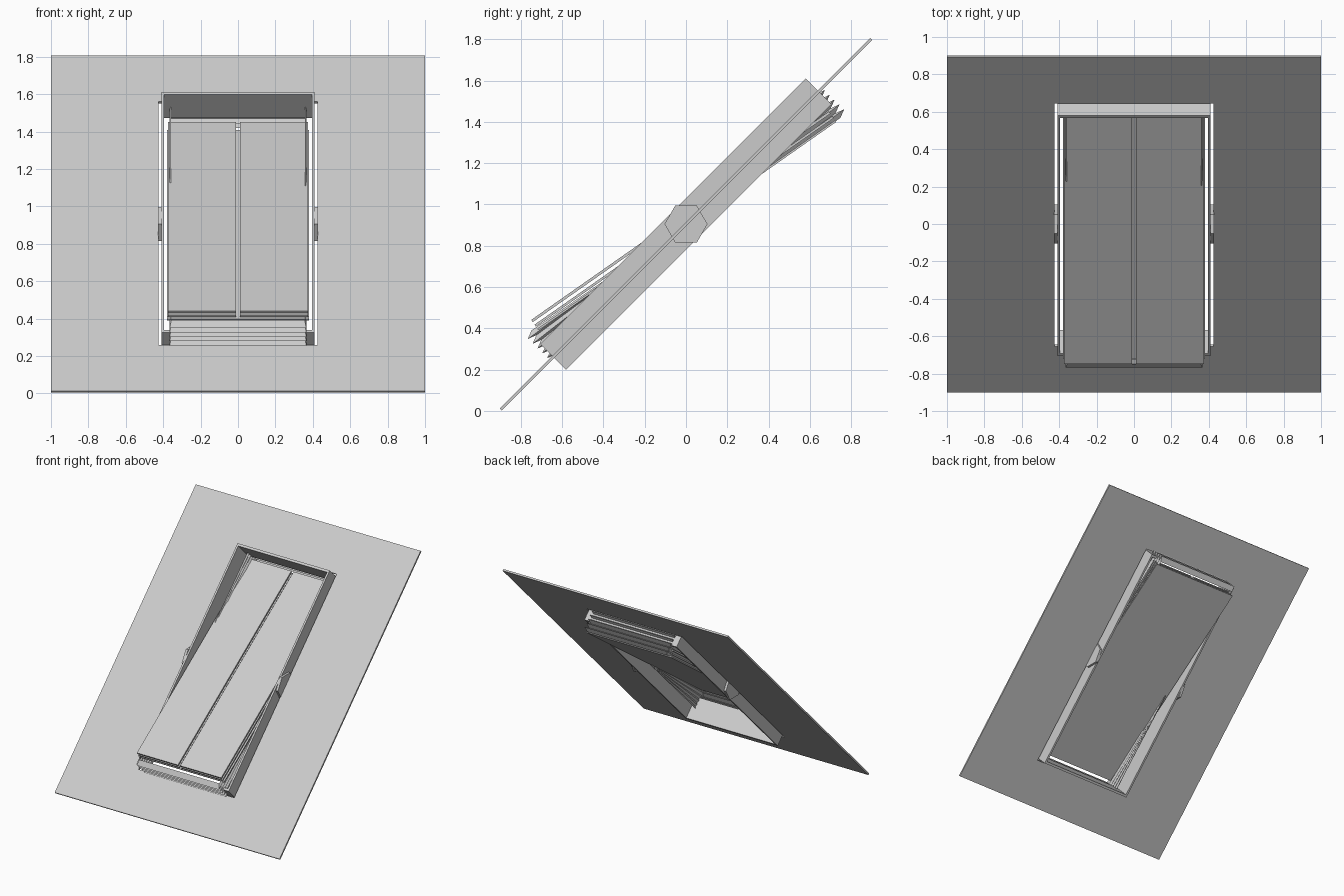
import bpy, bmesh
from math import radians, cos, sin
from mathutils import Matrix

if "Cube" in bpy.data.objects:
    bpy.data.objects.remove(bpy.data.objects["Cube"])

# Centre-pivot roof window: local x across, y up the slope, z out of the roof
PIVOT = Matrix.Translation((0, 0, 0.905))
ROOF = PIVOT @ Matrix.Rotation(radians(45), 4, 'X')
SASH = PIVOT @ Matrix.Rotation(radians(35), 4, 'X')


def finish(name, bm, matrix):
    bmesh.ops.recalc_face_normals(bm, faces=bm.faces)
    me = bpy.data.meshes.new(name)
    bm.to_mesh(me)
    bm.free()
    ob = bpy.data.objects.new(name, me)
    ob.matrix_world = matrix
    bpy.context.collection.objects.link(ob)
    return ob


def box(name, x, y, z, matrix):
    bm = bmesh.new()
    size = [b - a for a, b in (x, y, z)]
    mid = [(a + b) / 2 for a, b in (x, y, z)]
    bmesh.ops.create_cube(bm, size=1, matrix=Matrix.Translation(mid) @ Matrix.Diagonal((*size, 1)))
    return finish(name, bm, matrix)


def ring(name, outer, inner, z, matrix):
    """Rectangular slab with a rectangular opening."""
    bm = bmesh.new()
    loops = []
    for h in z:
        for hx, hy in (outer, inner):
            loops.append([bm.verts.new((sx * hx, sy * hy, h))
                          for sx, sy in ((-1, -1), (1, -1), (1, 1), (-1, 1))])
    lo_out, lo_in, hi_out, hi_in = loops
    for a, b in ((lo_out, lo_in), (hi_out, hi_in), (lo_out, hi_out), (lo_in, hi_in)):
        for i in range(4):
            j = (i + 1) % 4
            bm.faces.new((a[i], a[j], b[j], b[i]))
    return finish(name, bm, matrix)


# Roof panel with opening, and fixed frame
ring("roof_panel", (1.0, 1.268), (0.425, 0.92), (-0.007, 0.007), ROOF)
ring("fixed_frame", (0.41, 0.909), (0.395, 0.89), (-0.088, 0.088), ROOF)

# Sash: two layers of paired panes over a full backing sheet
for layer, (lo, hi) in enumerate(((0.037, 0.05), (0.010, 0.022))):
    for side, x in (("left", (-0.375, -0.01)), ("right", (0.01, 0.375))):
        box(f"pane_{side}_{layer}", x, (-0.88, 0.88), (lo, hi), SASH)
box("sash_backing", (-0.38, 0.38), (-0.88, 0.88), (-0.012, -0.002), SASH)


# Pleated bellows: zigzag across the end, tapering along both sides to the pivot
def bellows(name, end):
    bm = bmesh.new()
    teeth = 5
    rows = []
    for k in range(2 * teeth + 1):
        out = k % 2
        y = 0.935 if out else 0.892
        x = 0.365 if out else 0.357
        z = -0.165 * k / (2 * teeth)
        pts = [(-x, 0.05, z * 0.05), (-x, y, z), (x, y, z), (x, 0.05, z * 0.05)]
        rows.append([bm.verts.new((px, py * end, pz * end)) for px, py, pz in pts])
    for a, b in zip(rows, rows[1:]):
        for i in range(3):
            bm.faces.new((a[i], a[i + 1], b[i + 1], b[i]))
    return finish(name, bm, ROOF)


bellows("upper_bellows", 1)
bellows("lower_bellows", -1)

# Hexagonal pivot caps on the frame sides
for side, sx in (("left", -1), ("right", 1)):
    bm = bmesh.new()
    ends = [[bm.verts.new((sx * x, 0.104 * cos(radians(60 * i)), 0.104 * sin(radians(60 * i))))
             for i in range(6)] for x in (0.408, 0.428)]
    for f in ends:
        bm.faces.new(f)
    for i in range(6):
        j = (i + 1) % 6
        bm.faces.new((ends[0][i], ends[0][j], ends[1][j], ends[1][i]))
    finish(f"pivot_cap_{side}", bm, PIVOT)
